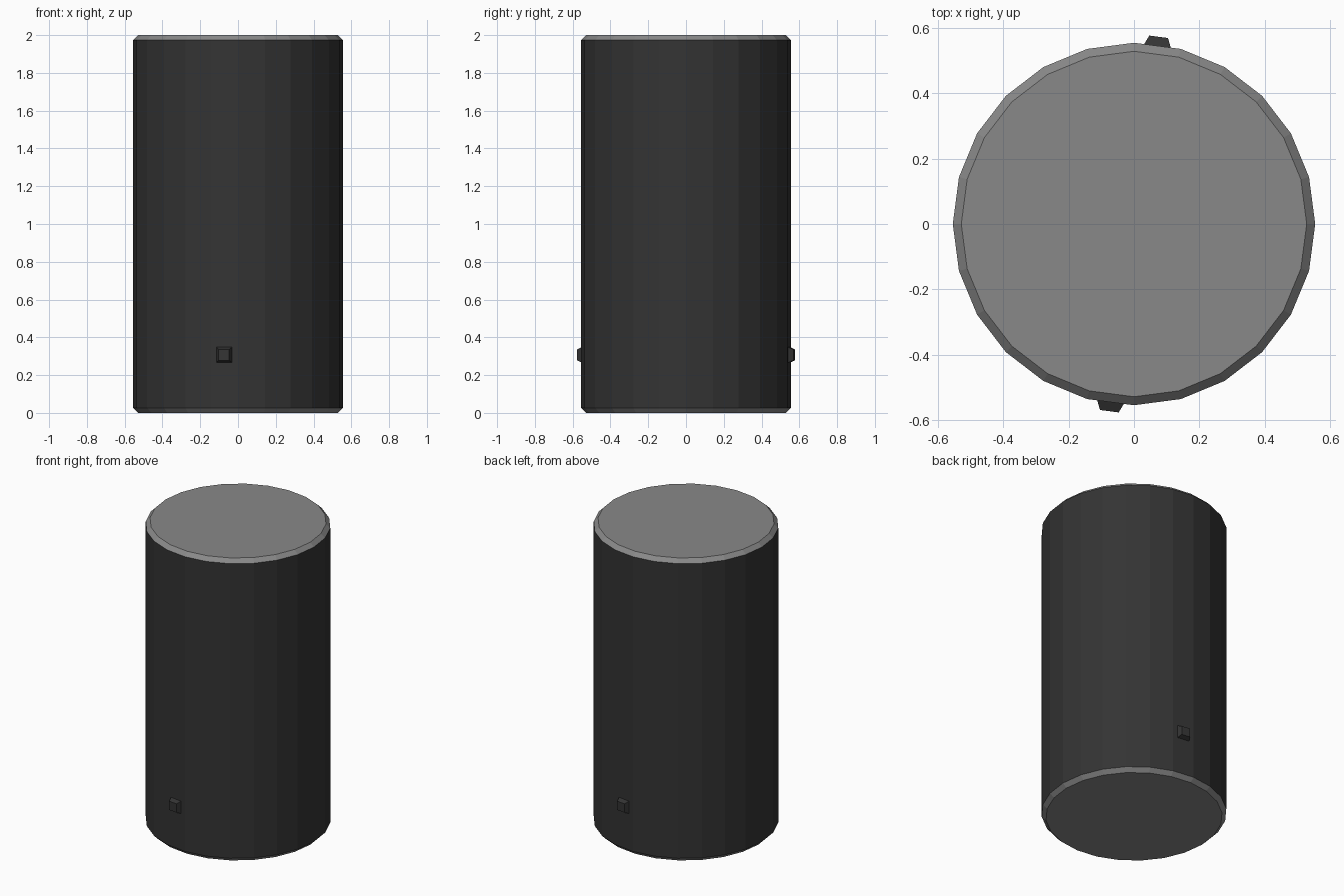
import bpy, bmesh, math
from mathutils import Matrix

if "Cube" in bpy.data.objects:
    bpy.data.objects.remove(bpy.data.objects["Cube"])

SIDES, R, H, CH = 24, 0.555, 2.0, 0.026


def material(name, rgb):
    m = bpy.data.materials.new(name)
    m.diffuse_color = (*rgb, 1.0)
    m.use_nodes = True
    m.node_tree.nodes["Principled BSDF"].inputs["Base Color"].default_value = m.diffuse_color
    return m


dark = material("dark_casing", (0.034, 0.034, 0.034))
grey = material("grey_caps", (0.25, 0.25, 0.25))


def finish(bm, name, mats):
    bmesh.ops.recalc_face_normals(bm, faces=bm.faces[:])
    me = bpy.data.meshes.new(name)
    bm.to_mesh(me)
    bm.free()
    for m in mats:
        me.materials.append(m)
    ob = bpy.data.objects.new(name, me)
    bpy.context.collection.objects.link(ob)
    return ob


# Drum: stacked rings with chamfered rims, grey caps and chamfers
bm = bmesh.new()
rings = []
for r, z in ((R - CH, 0), (R, CH), (R, H - CH), (R - CH, H)):
    rings.append([bm.verts.new((r * math.cos(2 * math.pi * i / SIDES),
                                r * math.sin(2 * math.pi * i / SIDES), z))
                  for i in range(SIDES)])
for a, b in zip(rings, rings[1:]):
    for i in range(SIDES):
        j = (i + 1) % SIDES
        bm.faces.new((a[i], a[j], b[j], b[i]))
bm.faces.new(rings[0][::-1])
bm.faces.new(rings[-1])
bm.normal_update()
for f in bm.faces:
    f.material_index = 1 if abs(f.normal.z) > 0.1 else 0
finish(bm, "drum", (dark, grey))


# Tapered pegs, centred on opposite side facets
def peg(name, angle):
    apothem = R * math.cos(math.pi / SIDES)
    bm = bmesh.new()
    bmesh.ops.create_cube(bm, size=1)
    for v in bm.verts:
        outer = v.co.x > 0
        half = 0.029 if outer else 0.042
        v.co = (apothem + (0.028 if outer else -0.002),
                math.copysign(half, v.co.y),
                0.307 + math.copysign(half, v.co.z))
    bm.transform(Matrix.Rotation(angle, 4, 'Z'))
    finish(bm, name, (dark,))


peg("front_peg", math.radians(-97.5))
peg("back_peg", math.radians(82.5))
